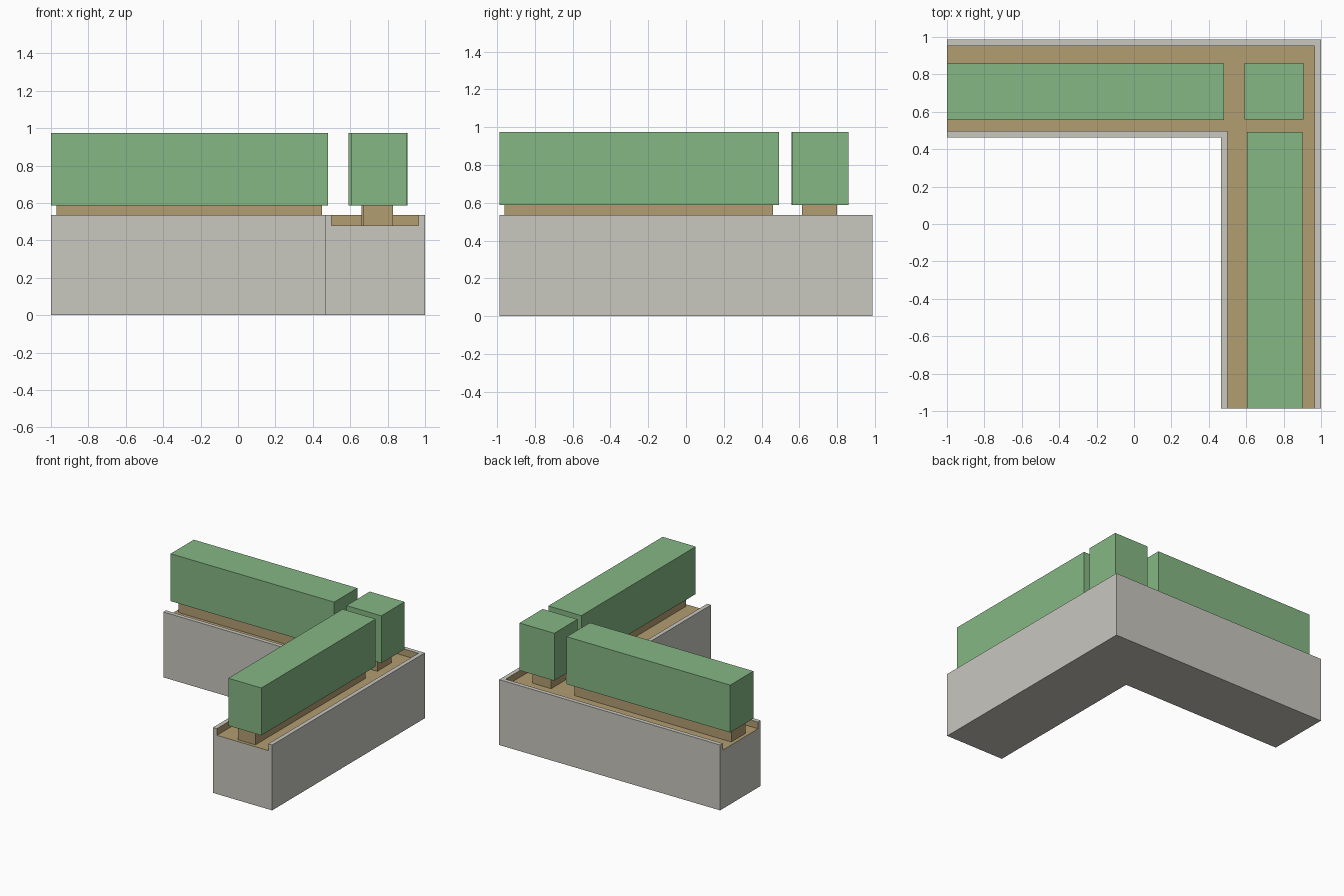
import bpy
import bmesh

cube = bpy.data.objects.get("Cube")
if cube:
    bpy.data.objects.remove(cube, do_unlink=True)


def make_material(name, rgb):
    mat = bpy.data.materials.new(name)
    mat.use_nodes = True
    mat.diffuse_color = (*rgb, 1)
    mat.node_tree.nodes["Principled BSDF"].inputs["Base Color"].default_value = (*rgb, 1)
    return mat


stone = make_material("pale stone", (0.58, 0.57, 0.52))
soil = make_material("brown soil", (0.445, 0.34, 0.165))
leaf = make_material("leaf green", (0.235, 0.475, 0.23))


def add_object(name, bm, mats):
    bmesh.ops.recalc_face_normals(bm, faces=bm.faces)
    mesh = bpy.data.meshes.new(name)
    bm.to_mesh(mesh)
    bm.free()
    for mat in mats:
        mesh.materials.append(mat)
    obj = bpy.data.objects.new(name, mesh)
    bpy.context.collection.objects.link(obj)
    return obj


def box(name, xs, ys, zs, mat):
    bm = bmesh.new()
    bmesh.ops.create_cube(bm, size=1)
    for v in bm.verts:
        v.co = [r[0] if c < 0 else r[1] for c, r in zip(v.co, (xs, ys, zs))]
    return add_object(name, bm, [mat])


# L-shaped trough: a U section swept around one mitred corner, open at both ends
HALF_X, HALF_Y = 1.0, 0.987
WIDTH_X, WIDTH_Y = 0.535, 0.525
RIM, SOIL = 0.535, 0.48
LIP = 0.065
section = [(0, 0), (0, RIM), (LIP, RIM), (LIP, SOIL),
           (1 - LIP, SOIL), (1 - LIP, RIM), (1, RIM), (1, 0)]

bm = bmesh.new()
rings = [[], [], []]
for d, z in section:
    x, y = HALF_X - d * WIDTH_X, HALF_Y - d * WIDTH_Y
    for ring, point in zip(rings, ((-HALF_X, y, z), (x, y, z), (x, -HALF_Y, z))):
        ring.append(bm.verts.new(point))
for a, b in zip(rings, rings[1:]):
    for i in range(len(section)):
        j = (i + 1) % len(section)
        face = bm.faces.new((a[i], a[j], b[j], b[i]))
        # Inside of the groove is earth coloured
        face.material_index = 1 if i in (2, 3, 4) else 0
bm.faces.new(rings[0])
bm.faces.new(rings[2])
add_object("planter_trough", bm, [stone, soil])

# Clipped hedges, each on a narrower trunk strip
HEDGE_Z = (0.587, 0.975)
TRUNK_Z = (SOIL, 0.587)
hedges = {
    "back": ((-1.0, 0.48), (0.557, 0.857), (-0.97, 0.45), (0.615, 0.80)),
    "corner": ((0.59, 0.905), (0.56, 0.86), (0.66, 0.83), (0.615, 0.80)),
    "side": ((0.603, 0.902), (-HALF_Y, 0.492), (0.67, 0.83), (-0.96, 0.46)),
}
for name, (hx, hy, tx, ty) in hedges.items():
    box(name + "_hedge", hx, hy, HEDGE_Z, leaf)
    box(name + "_trunk", tx, ty, TRUNK_Z, soil)
